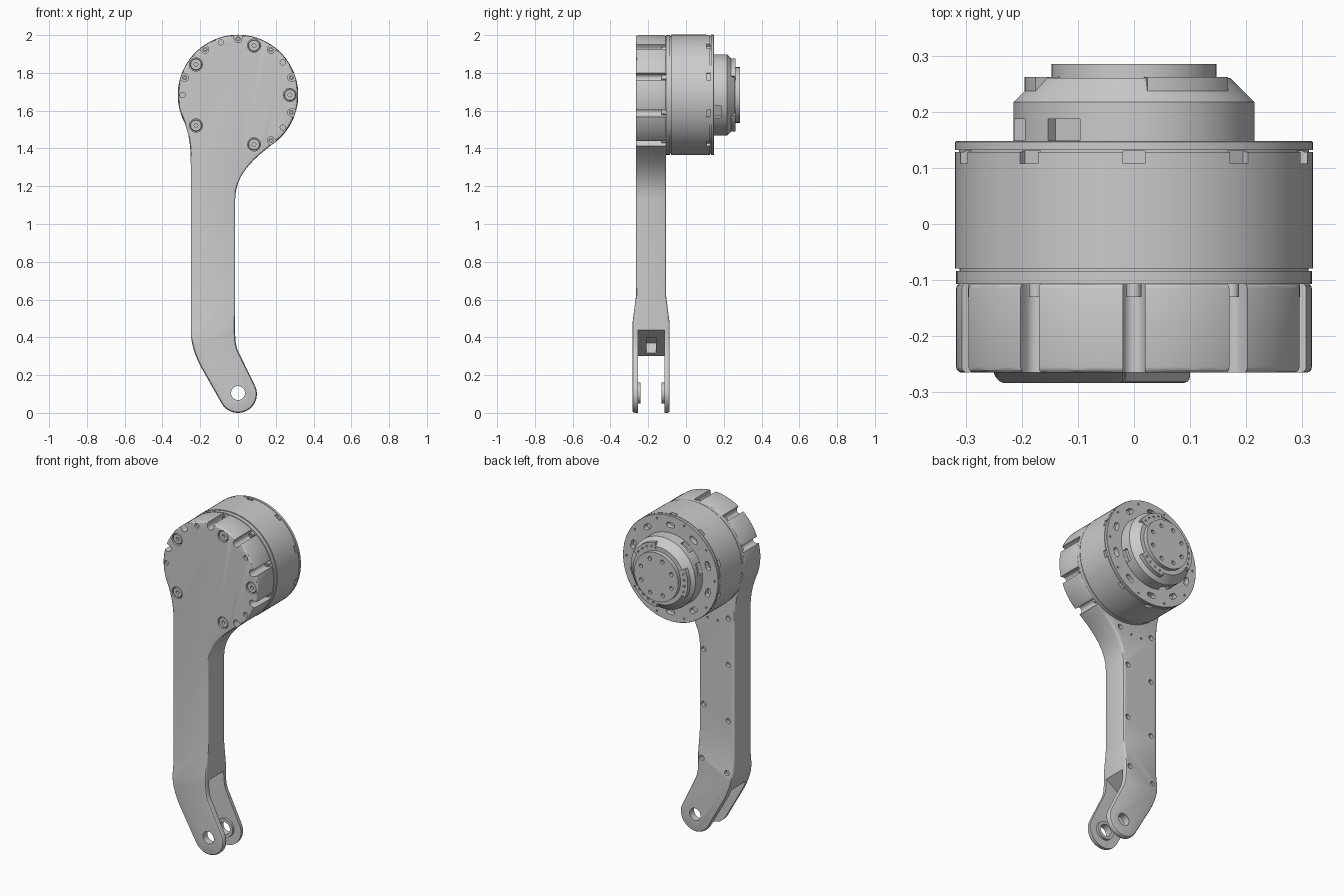
import bpy, bmesh
from math import sin, cos, radians, pi
from mathutils import Vector

if "Cube" in bpy.data.objects:
    bpy.data.objects.remove(bpy.data.objects["Cube"])

CZ = 1.683          # height of the drive axis
R = 0.317           # drive radius


def arc(cx, cz, r, a0, a1, n):
    return [(cx + r * cos(radians(a0 + (a1 - a0) * i / n)),
             cz + r * sin(radians(a0 + (a1 - a0) * i / n))) for i in range(n + 1)]


def circle(cx, cz, r, n=24):
    return arc(cx, cz, r, 0, 360, n)[:-1]


def bezier(p0, p1, p2, p3, n=10):
    out = []
    for i in range(1, n):
        t = i / n
        s = 1 - t
        out.append(tuple(s**3 * a + 3 * s * s * t * b + 3 * s * t * t * c + t**3 * d
                         for a, b, c, d in zip(p0, p1, p2, p3)))
    return out


def polar(angle, r):
    return r * cos(radians(angle)), CZ + r * sin(radians(angle))


def local(angle, pts):
    """Points given as (radial, tangential), placed around the drive axis."""
    c, s = cos(radians(angle)), sin(radians(angle))
    return [(r * c - t * s, CZ + r * s + t * c) for r, t in pts]


def radial_box(angle, r0, r1, half):
    return local(angle, [(r0, -half), (r1, -half), (r1, half), (r0, half)])


def prism(bm, pts, y0, y1):
    a = [bm.verts.new((x, y0, z)) for x, z in pts]
    b = [bm.verts.new((x, y1, z)) for x, z in pts]
    n = len(pts)
    bm.faces.new(a)
    bm.faces.new(b[::-1])
    for i in range(n):
        bm.faces.new((a[i], b[i], b[(i + 1) % n], a[(i + 1) % n]))


def lathe(bm, profile, cx=0, cz=CZ, n=96, ring=False):
    """Turn (radius, y) points around an axis along y."""
    rings = [[bm.verts.new((x, y, z)) for x, z in circle(cx, cz, r, n)] for r, y in profile]
    pairs = list(zip(rings, rings[1:]))
    if ring:
        pairs.append((rings[-1], rings[0]))
    else:
        bm.faces.new(rings[0])
        bm.faces.new(rings[-1])
    for a, b in pairs:
        for i in range(n):
            bm.faces.new((a[i], b[i], b[(i + 1) % n], a[(i + 1) % n]))


def make(name, bm):
    bmesh.ops.recalc_face_normals(bm, faces=bm.faces[:])
    me = bpy.data.meshes.new(name)
    bm.to_mesh(me)
    bm.free()
    ob = bpy.data.objects.new(name, me)
    bpy.context.collection.objects.link(ob)
    return ob


def select(ob):
    bpy.ops.object.select_all(action='DESELECT')
    ob.select_set(True)
    bpy.context.view_layer.objects.active = ob


def cut(ob, prisms):
    bm = bmesh.new()
    for pts, y0, y1 in prisms:
        prism(bm, pts, y0, y1)
    tool = make("cutter", bm)
    tool.hide_render = True
    mod = ob.modifiers.new("cut", 'BOOLEAN')
    mod.operation, mod.solver, mod.object = 'DIFFERENCE', 'EXACT', tool
    select(ob)
    bpy.ops.object.modifier_apply(modifier=mod.name)
    bpy.data.objects.remove(tool)


def smooth(ob):
    select(ob)
    bpy.ops.object.shade_smooth_by_angle(angle=radians(30))


# Arm and front cover: one outline, round head flowing into the cranked leg
head = arc(0, CZ, R, -51, 205, 80)
foot = arc(0, 0.1, 0.1, 210, 386, 28)
ul, ll, lr, ur = (-0.25, 1.30), (-0.25, 0.43), (-0.015, 0.43), (-0.015, 1.13)
outline = (head + bezier(head[-1], (-0.258, 1.47), (-0.25, 1.42), ul) + [ul, ll]
           + bezier(ll, (-0.25, 0.36), (-0.22, 0.284), (-0.19, 0.232)) + [(-0.19, 0.232)] + foot
           + [(0.002, 0.324)] + bezier((0.002, 0.324), (-0.012, 0.352), (-0.015, 0.39), lr)
           + [lr, ur] + bezier(ur, (-0.015, 1.28), (0.11, 1.363), head[0]))
bm = bmesh.new()
prism(bm, outline, -0.265, -0.105)
rim = [e for e in bm.edges if abs(e.verts[0].co.y - e.verts[1].co.y) < 1e-6]
bmesh.ops.recalc_face_normals(bm, faces=bm.faces[:])
bmesh.ops.bevel(bm, geom=rim, offset=0.01, segments=3, profile=0.5, affect='EDGES')
# widen the lower leg between two slanted lines
normal = Vector((-0.46, 0, 0.888))
hi = normal.dot(Vector((-0.02, 0, 0.62)))
lo = normal.dot(Vector((-0.02, 0, 0.48)))
for d in (hi, lo):
    bmesh.ops.bisect_plane(bm, geom=bm.verts[:] + bm.edges[:] + bm.faces[:],
                           plane_co=normal * d, plane_no=normal)
for v in bm.verts:
    t = min(1, max(0, (hi - normal.dot(v.co)) / (hi - lo)))
    v.co.y = -0.185 + (v.co.y + 0.185) * (1 + 0.225 * t)
arm = make("arm_and_cover", bm)

# Fork opening, pocket, pin hole
cut(arm, [([(0.3, 0.65), (-0.4, 0.183), (-0.4, -0.1), (0.3, -0.1)], -0.255, -0.115)])
cut(arm, [([(-0.19, 0.28), (-0.06, 0.37), (-0.10, 0.45), (-0.21, 0.37)], -0.21, -0.16)])
cut(arm, [(circle(0, 0.105, 0.037, 32), -0.4, 0.1)])

# Rim slots, screw recesses in the front, screw holes in the back
slot_angles = (-54, -18, 18, 54, 90, 126, 162)
slot = [(0.297 + 0.02 * cos(a), 0.02 * sin(a)) for a in [pi / 2 + pi * i / 8 for i in range(9)]]
slot += [(0.36, -0.02), (0.36, 0.02)]
cut(arm, [(local(a, slot), -0.3, -0.10) for a in slot_angles])
cover_angles = (0, 72, 144, 216, 288)
cut(arm, [(circle(*polar(a, 0.275), 0.035), -0.3, -0.245) for a in cover_angles]
    + [(circle(*polar(a, 0.293), 0.014, 16), -0.3, -0.25) for a in (-36, 36, 108, 180)])
back = [(-0.21, z) for z in (0.41, 0.72, 1.06, 1.34)] + [(-0.045, z) for z in (0.46, 0.78, 1.11)]
back.append((0.01, 1.33))
cut(arm, [(circle(x, z, 0.015, 16), -0.125 if z > 0.5 else -0.108, 0) for x, z in back]
    + [(circle(x, 1.31, 0.006, 10), -0.12, 0) for x in (-0.14, -0.07)])
smooth(arm)

# Screws sitting in the recesses
bm = bmesh.new()
for a in cover_angles:
    lathe(bm, [(0.031, -0.235), (0.031, -0.258), (0.028, -0.261), (0.010, -0.261), (0.010, -0.235)],
          *polar(a, 0.275), n=24, ring=True)
for a in slot_angles:
    lathe(bm, [(0.013, -0.10), (0.013, -0.13), (0.006, -0.13), (0.006, -0.115)],
          *polar(a, 0.297), n=16)
smooth(make("cover_screws", bm))

# Raised rings inside the fork
bm = bmesh.new()
for y0, y1 in ((-0.257, -0.24), (-0.13, -0.113)):
    lathe(bm, [(0.055, y0), (0.055, y1), (0.037, y1), (0.037, y0)], 0, 0.105, 40, True)
smooth(make("fork_bushings", bm))

# Drive housing with grooves and rear flange
bm = bmesh.new()
lathe(bm, [(R, -0.107), (R, -0.084), (0.311, -0.084), (0.311, -0.079), (R + .002, -0.079),
           (R + .002, 0.128), (0.312, 0.128), (0.312, 0.132), (R + .002, 0.132),
           (R + .002, 0.146), (R, 0.148)])
housing = make("drive_housing", bm)
ten = [90 + 36 * i for i in range(10)]
cut(housing, [(radial_box(a, 0.303, 0.34, 0.02), 0.108, 0.13) for a in ten])
oval = ([(0.262 + 0.015 * sin(a), 0.012 + 0.015 * cos(a)) for a in [pi / 2 - pi * i / 8 for i in range(9)]]
        + [(0.262 - 0.015 * sin(a), -0.012 - 0.015 * cos(a)) for a in [pi / 2 - pi * i / 8 for i in range(9)]])
cut(housing, [(local(a, oval), 0.118, 0.2) for a in ten]
    + [(circle(*polar(a + 18, 0.295), 0.006, 10), 0.135, 0.2) for a in ten])
smooth(housing)

# Output hub: stepped cone with side windows and bolt circle
bm = bmesh.new()
lathe(bm, [(0.215, 0.14), (0.215, 0.217), (0.172, 0.26), (0.147, 0.26), (0.147, 0.285)])
hub = make("output_hub", bm)
cut(hub, [(radial_box(a, 0.19, 0.25, 0.035), 0.149, 0.187) for a in (126, 164, 250, 335)]
    + [(circle(*polar(22 + 45 * i, 0.11), 0.012, 16), 0.268, 0.3) for i in range(8)])
smooth(hub)

# Three stepped tabs on the hub cone
bm = bmesh.new()
tabs = (57, 180, 300)
for a in tabs:
    prism(bm, arc(0, CZ, 0.195, a - 26, a + 26, 12) + arc(0, CZ, 0.14, a + 26, a - 26, 12), 0.215, 0.262)
hub_tabs = make("hub_tabs", bm)
cut(hub_tabs, [(circle(*polar(a + d, 0.172), 0.008, 12), 0.245, 0.3)
               for a in tabs for d in (-18, -6, 6, 18)])
smooth(hub_tabs)
